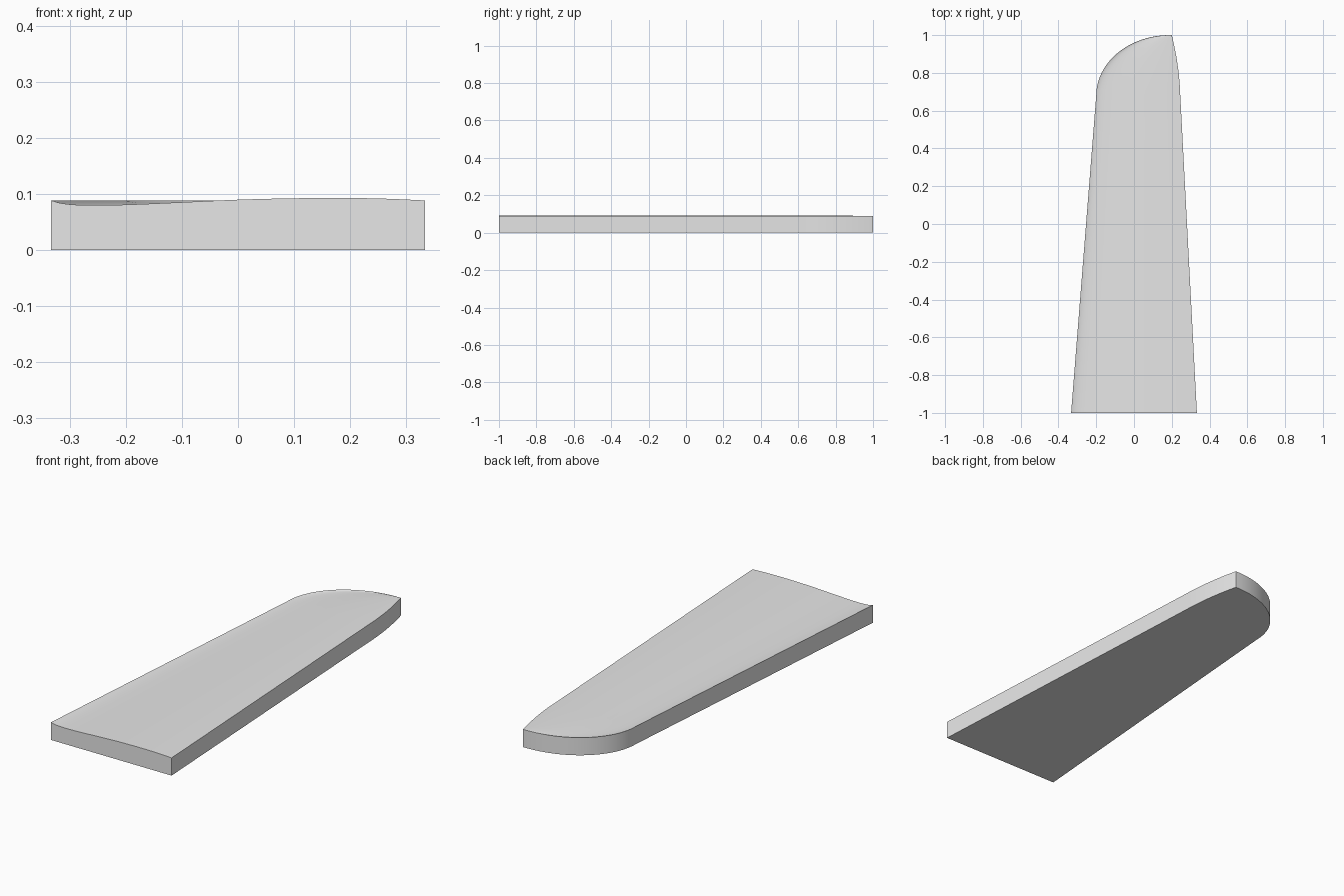
import bpy, bmesh, math

if "Cube" in bpy.data.objects:
    bpy.data.objects.remove(bpy.data.objects["Cube"])

EDGE = 0.0885      # height of the rim
TIP = 0.68         # where the rounded tip begins
# camber profile across the width: (fraction from the right edge, height)
PROFILE = [(0, .0885), (.02, .0845), (.05, .0815), (.1, .08), (.2, .081),
           (.35, .0853), (.5, .0898), (.65, .0923), (.8, .0928), (.9, .0915), (1, .0885)]


def outline(y):
    """Left and right limits of the plan shape at y."""
    if y <= TIP:
        t = (y + 1) / (TIP + 1)
        return -.333 + .133 * t, .333 - .088 * t
    s = min(1, (y - TIP) / (1 - TIP))
    return .19 - .39 * math.sqrt(max(0, 1 - s * s)), .245 - .01 * s - .035 * s * s


def camber(u):
    """Smooth interpolation of the profile with finite-difference slopes."""
    n = len(PROFILE)

    def slope(k):
        a, b = PROFILE[max(k - 1, 0)], PROFILE[min(k + 1, n - 1)]
        return (b[1] - a[1]) / (b[0] - a[0])
    i = next(k for k in range(n - 1) if u <= PROFILE[k + 1][0] + 1e-9)
    (x0, z0), (x1, z1) = PROFILE[i], PROFILE[i + 1]
    w = x1 - x0
    t = (u - x0) / w
    return (z0 * (1 + 2 * t) * (1 - t) ** 2 + slope(i) * w * t * (1 - t) ** 2
            + z1 * t * t * (3 - 2 * t) + slope(i + 1) * w * t * t * (t - 1))


# stations along the length, denser round the tip
stations = [-1 + (TIP + 1) * i / 12 for i in range(12)]
stations += [TIP + (1 - TIP) * math.sin(math.pi / 2 * i / 24) for i in range(25)]
fractions = [(i / 40) ** 1.5 for i in range(41)]
root_chord = .666

# lofted cambered top
bm = bmesh.new()
rows = []
for y in stations:
    a, b = outline(y)
    k = (b - a) / root_chord
    rows.append([bm.verts.new((a + (b - a) * u, y, EDGE + k * (camber(u) - EDGE)))
                 for u in fractions])
for r0, r1 in zip(rows, rows[1:]):
    for j in range(len(fractions) - 1):
        bm.faces.new((r0[j], r0[j + 1], r1[j + 1], r1[j]))

# upright walls and flat underside
rim = rows[0] + [r[-1] for r in rows[1:]] + rows[-1][-2::-1] + [r[0] for r in rows[-2:0:-1]]
base = [bm.verts.new((v.co.x, v.co.y, 0)) for v in rim]
for i in range(len(rim)):
    j = (i + 1) % len(rim)
    bm.faces.new((rim[j], rim[i], base[i], base[j]))
bm.faces.new(base[::-1])
bmesh.ops.recalc_face_normals(bm, faces=bm.faces)

mesh = bpy.data.meshes.new("wing_mould")
bm.to_mesh(mesh)
bm.free()
wing = bpy.data.objects.new("wing_mould", mesh)
bpy.context.collection.objects.link(wing)

# plain grey
grey = bpy.data.materials.new("light_grey")
grey.use_nodes = True
grey.diffuse_color = (.8, .8, .8, 1)
grey.node_tree.nodes["Principled BSDF"].inputs["Base Color"].default_value = (.8, .8, .8, 1)
mesh.materials.append(grey)

# smooth surfaces with crisp rims
bpy.ops.object.select_all(action='DESELECT')
wing.select_set(True)
bpy.context.view_layer.objects.active = wing
bpy.ops.object.shade_smooth_by_angle(angle=math.radians(30))
